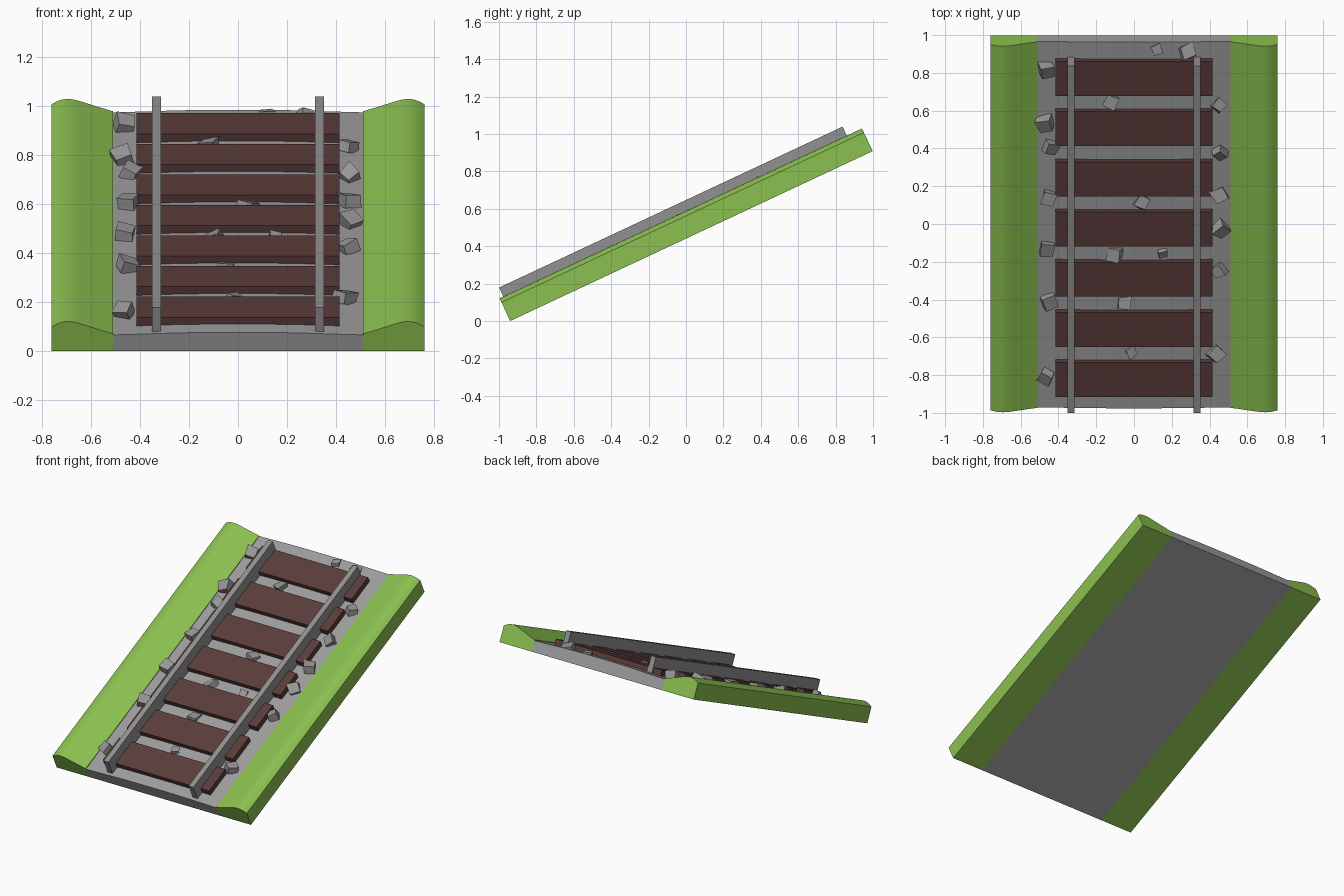
import bpy, bmesh, math, random
from mathutils import Matrix, Vector, Euler

if "Cube" in bpy.data.objects:
    bpy.data.objects.remove(bpy.data.objects["Cube"])

random.seed(4)
LENGTH = 2.14
# Everything is laid out flat (x across, y along track, z up), then tilted uphill
TILT = Matrix.Translation((0, -0.94, 0)) @ Matrix.Rotation(math.radians(25.1), 4, 'X')


def material(name, srgb):
    m = bpy.data.materials.new(name)
    lin = [((c / 255 + 0.055) / 1.055) ** 2.4 for c in srgb]
    m.diffuse_color = (*lin, 1)
    m.use_nodes = True
    m.node_tree.nodes["Principled BSDF"].inputs["Base Color"].default_value = m.diffuse_color
    return m


GRASS = material("grass green", (139, 192, 80))
GRAVEL = material("gravel grey", (157, 157, 157))
STEEL = material("rail grey", (145, 145, 145))
STONE = material("stone grey", (150, 150, 150))
WOOD = material("dark brown wood", (90, 60, 58))


def finish(bm, name, mat, smooth=False):
    bmesh.ops.recalc_face_normals(bm, faces=bm.faces)
    bm.transform(TILT)
    me = bpy.data.meshes.new(name)
    bm.to_mesh(me)
    bm.free()
    me.materials.append(mat)
    ob = bpy.data.objects.new(name, me)
    bpy.context.collection.objects.link(ob)
    if smooth:
        bpy.context.view_layer.objects.active = ob
        ob.select_set(True)
        bpy.ops.object.shade_smooth_by_angle(angle=math.radians(35))
        ob.select_set(False)
    return ob


def extrude_profile(name, profile, mat):
    """Closed (x, z) profile swept along the track."""
    bm = bmesh.new()
    face = bm.faces.new([bm.verts.new((x, 0, z)) for x, z in profile])
    ext = bmesh.ops.extrude_face_region(bm, geom=[face])
    verts = [v for v in ext["geom"] if isinstance(v, bmesh.types.BMVert)]
    bmesh.ops.translate(bm, verts=verts, vec=(0, LENGTH, 0))
    return finish(bm, name, mat, smooth=True)


def box(name, x, y, z, mat):
    """Box from (min, max) ranges."""
    bm = bmesh.new()
    bmesh.ops.create_cube(bm, size=1)
    for v in bm.verts:
        v.co = [r[0] if c < 0 else r[1] for r, c in zip((x, y, z), v.co)]
    return finish(bm, name, mat)


# Gently crowned gravel bed
extrude_profile("gravel_bed", [(-0.51, 0), (0.51, 0), (0.51, 0.073), (0.38, 0.077), (0.25, 0.082),
                               (0.12, 0.084), (-0.12, 0.084), (-0.25, 0.082), (-0.38, 0.077),
                               (-0.51, 0.073)], GRAVEL)

# Grass banks and rails, mirrored
BANK = [(0.51, 0), (0.76, 0), (0.76, 0.110), (0.74, 0.122), (0.72, 0.130), (0.695, 0.134),
        (0.67, 0.131), (0.64, 0.122), (0.60, 0.108), (0.56, 0.094), (0.51, 0.078)]
for side, sgn in (("left", -1), ("right", 1)):
    extrude_profile("grass_bank_" + side, [(sgn * x, z) for x, z in BANK], GRASS)
    box("rail_" + side, sorted((sgn * 0.314, sgn * 0.351)), (0.022, 2.05), (0.078, 0.187), STEEL)

# Wooden ties
for i in range(7):
    s = 0.08 + i * 0.2935
    box(f"tie_{i + 1}", (-0.415, 0.415), (s, s + 0.201), (0.073, 0.115), WOOD)

# Loose stones: x, y as seen from above, size
STONES = [(-.46, .815, .08), (-.47, .53, .08), (-.44, .405, .07), (-.45, .14, .07),
          (-.46, -.13, .08), (-.45, -.41, .08), (-.465, -.805, .075),
          (.45, .63, .06), (.455, .375, .07), (.455, .155, .08), (.46, -.025, .075),
          (.445, -.245, .07), (.435, -.69, .075),
          (.12, .92, .055), (.28, .91, .075), (-.12, .65, .07), (.045, .115, .075),
          (-.10, -.16, .075), (.15, -.155, .05), (-.055, -.42, .07), (-.015, -.68, .055)]
for i, (x, y, size) in enumerate(STONES):
    bm = bmesh.new()
    bmesh.ops.create_cube(bm, size=size)
    for v in bm.verts:
        v.co *= random.uniform(0.78, 1.08)
        v.co.z *= 0.75
    rot = Euler((random.uniform(-.45, .45), random.uniform(-.45, .45), random.uniform(0, 3))).to_matrix().to_4x4()
    height = 0.092 if abs(x) > 0.4 else 0.082
    bm.transform(Matrix.Translation((x, (y + 0.978) / 0.906, height)) @ rot)
    finish(bm, f"stone_{i + 1}", STONE)
